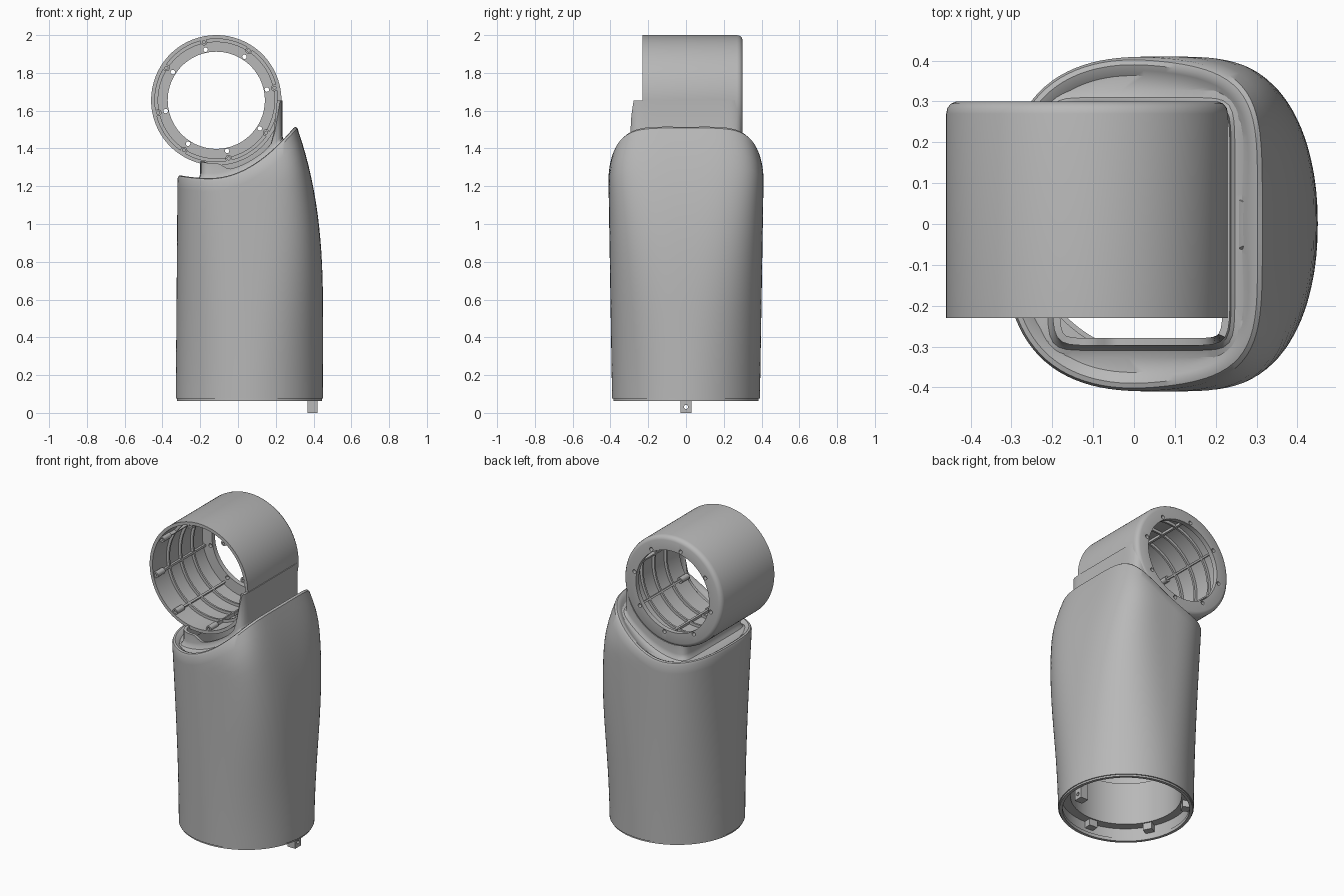
import bpy, bmesh, math
from mathutils import Matrix, Vector

if "Cube" in bpy.data.objects:
    bpy.data.objects.remove(bpy.data.objects["Cube"], do_unlink=True)

grey = bpy.data.materials.new("plain_grey")
grey.use_nodes = True
grey.diffuse_color = (0.48, 0.48, 0.48, 1)
grey.node_tree.nodes["Principled BSDF"].inputs["Base Color"].default_value = (0.48, 0.48, 0.48, 1)

SEG = 128
HUB = Vector((-0.115, 0, 1.655))   # centre of the joint ring
AXIS_X = 0.06                      # centre line of the round base
TAU = math.tau


def make(name, bm, closed=True):
    if closed:
        bmesh.ops.recalc_face_normals(bm, faces=bm.faces)
    mesh = bpy.data.meshes.new(name)
    bm.to_mesh(mesh)
    bm.free()
    mesh.materials.append(grey)
    ob = bpy.data.objects.new(name, mesh)
    bpy.context.collection.objects.link(ob)
    return ob


def activate(ob):
    bpy.ops.object.select_all(action='DESELECT')
    ob.select_set(True)
    bpy.context.view_layer.objects.active = ob


def smooth(ob):
    activate(ob)
    bpy.ops.object.shade_smooth_by_angle(angle=math.radians(35))


def cut(ob, cutter):
    activate(ob)
    mod = ob.modifiers.new("cut", 'BOOLEAN')
    mod.operation, mod.solver, mod.object = 'DIFFERENCE', 'EXACT', cutter
    bpy.ops.object.modifier_apply(modifier=mod.name)
    bpy.data.objects.remove(cutter, do_unlink=True)


def skin(bm, rings, wrap=False):
    rows = [[bm.verts.new(p) for p in ring] for ring in rings]
    pairs = list(zip(rows, rows[1:])) + ([(rows[-1], rows[0])] if wrap else [])
    for low, high in pairs:
        for j in range(len(low)):
            k = (j + 1) % len(low)
            bm.faces.new((low[j], low[k], high[k], high[j]))


def lathe(name, profile, along_y=False):
    """Closed (radius, height) profile spun about the base axis or the hub axis."""
    def point(r, h, a):
        c, s = r * math.cos(a), r * math.sin(a)
        return HUB + Vector((c, h, s)) if along_y else Vector((AXIS_X + c, s, h))
    bm = bmesh.new()
    skin(bm, [[point(r, h, TAU * j / SEG) for j in range(SEG)] for r, h in profile], True)
    ob = make(name, bm)
    smooth(ob)
    return ob


def hub_pegs(name, orbit, radius, y0, y1):
    """Eight small cylinders parallel to the hub axis."""
    bm = bmesh.new()
    for i in range(8):
        a = math.radians(12 + 45 * i)
        pos = HUB + Vector((orbit * math.cos(a), (y0 + y1) / 2, orbit * math.sin(a)))
        bmesh.ops.create_cone(bm, cap_ends=True, segments=16, radius1=radius, radius2=radius, depth=y1 - y0,
                              matrix=Matrix.Translation(pos) @ Matrix.Rotation(math.pi / 2, 4, 'X'))
    return make(name, bm)


def boxes(name, items):
    """Each item is (matrix, size)."""
    bm = bmesh.new()
    for mat, size in items:
        bmesh.ops.create_cube(bm, size=1, matrix=mat @ Matrix.Diagonal((*size, 1)))
    return make(name, bm)


# Sleeve outline: round at the base, squarer towards the saddle
def saddle(x):
    return 1.243 + (1.35 if x > -0.15 else 0.6) * (x + 0.15) ** 2


def section(a, z):
    left = -0.33 + 0.008 * z
    right = 0.45 - 0.133 * max(0, z - 0.5) ** 2.6
    half = 0.39 + 0.02 * min(1, z / 1.2) - 0.59 * max(0, z - 1.25) ** 1.6
    c, s = math.cos(a), math.sin(a)
    w = right - AXIS_X if c > 0 else AXIS_X - left
    p = 2 + (2.2 if c > 0 else 1.0) * (z / 1.4) ** 2
    r = (abs(c / w) ** p + abs(s / half) ** p) ** (-1 / p)
    return AXIS_X + r * c, r * s


def rim(a):
    z = 1.3
    for _ in range(30):
        z = 0.5 * z + 0.5 * saddle(section(a, z)[0])
    return z


def rim_inset(a, inset, drop):
    x, y = section(a, rim(a))
    k = 1 - inset / math.hypot(x - AXIS_X, y)
    x, y = AXIS_X + (x - AXIS_X) * k, y * k
    return x, y, saddle(x) - drop


# Neck: rounded rectangular tube rising from the saddle to the ring
def neck(a, grow, lift):
    c, s = math.cos(a), math.sin(a)
    p = 11
    r = (abs(c / (0.2175 + grow)) ** p + abs(s / (0.2975 + grow)) ** p) ** (-1 / p)
    x, y = 0.0175 + r * c, r * s
    return x, y, saddle(x) + lift


def neck_top(a):
    x, y, z = neck(a, 0, 0)
    reach = 0.335
    if y < -0.25:   # scooped front wall
        ramp = min(1, max(0, (x + 0.1) / 0.05), max(0, (0.21 - x) / 0.03))
        reach += 0.035 * max(0, ramp)
    d = reach ** 2 - (x - HUB.x) ** 2
    return x, y, max(z + 0.03, HUB.z - math.sqrt(max(0, d)))


angles = [TAU * j / SEG for j in range(SEG)]
rings = []
STEPS = 22
for i in range(STEPS + 1):
    ring = []
    for a in angles:
        z = 0.075 + (rim(a) - 0.018 - 0.075) * i / STEPS
        ring.append((*section(a, z), z))
    rings.append(ring)
rings += [[rim_inset(a, d, h) for a in angles] for d, h in ((0.006, 0.004), (0.018, 0.0), (0.032, 0.006), (0.045, 0.016))]
rings += [[neck(a, g, h) for a in angles] for g, h in ((0.03, -0.016), (0.012, -0.008), (0.003, 0.008), (0, 0.025))]
rings.append([neck_top(a) for a in angles])
bm = bmesh.new()
skin(bm, rings)
sleeve = make("sleeve_and_neck", bm, closed=False)
activate(sleeve)
mod = sleeve.modifiers.new("wall", 'SOLIDIFY')
mod.thickness, mod.offset = 0.018, -1
bpy.ops.object.modifier_apply(modifier=mod.name)
smooth(sleeve)

# Base lip and inner mounting collar
lathe("base_lip", [(0.366, 0.064), (0.384, 0.064), (0.384, 0.085), (0.366, 0.085)])
lathe("mounting_collar", [(0.32, 0.15), (0.378, 0.15), (0.378, 0.17), (0.332, 0.17), (0.332, 0.42), (0.32, 0.42)])

# Mounting lugs under the collar, and one long tab with a cross hole
def around_base(deg, r, z):
    return Matrix.Translation((AXIS_X, 0, z)) @ Matrix.Rotation(math.radians(deg), 4, 'Z') @ Matrix.Translation((r, 0, 0))


boxes("collar_lugs", [(around_base(d, 0.35, 0.13), (0.045, 0.055, 0.045)) for d in (-152, -95, 95, 152)])
tab = boxes("base_tab", [(Matrix.Translation((0.395, 0, 0.08)), (0.054, 0.056, 0.16))])
bm = bmesh.new()
bmesh.ops.create_cone(bm, cap_ends=True, segments=20, radius1=0.011, radius2=0.011, depth=0.2,
                      matrix=Matrix.Translation((0.395, 0, 0.032)) @ Matrix.Rotation(math.pi / 2, 4, 'Y'))
cut(tab, make("tab_hole_cutter", bm))

# Joint ring: open front, flanged back with eight screw holes
ring = lathe("joint_ring", [(0.338, -0.23), (0.345, -0.23), (0.345, 0.27), (0.342, 0.284), (0.333, 0.295), (0.32, 0.3),
                            (0.257, 0.3), (0.257, 0.27), (0.325, 0.27), (0.325, -0.23)], along_y=True)
cut(ring, hub_pegs("screw_hole_cutter", 0.274, 0.012, 0.2, 0.4))
smooth(ring)

# Front screw bosses with blind holes
bosses = hub_pegs("front_bosses", 0.315, 0.018, -0.225, -0.15)
cut(bosses, hub_pegs("boss_hole_cutter", 0.315, 0.008, -0.3, -0.19))
smooth(bosses)

# Stiffening ribs inside the ring
for n, y in enumerate((-0.09, 0.03, 0.15)):
    lathe(f"ring_rib_{n + 1}", [(0.308, y), (0.33, y), (0.33, y + 0.012), (0.308, y + 0.012)], along_y=True)
boxes("long_ribs", [(Matrix.Translation(HUB) @ Matrix.Rotation(-math.radians(12 + 45 * i), 4, 'Y')
                     @ Matrix.Translation((0.317, 0.06, 0)), (0.022, 0.43, 0.012)) for i in range(8)])
